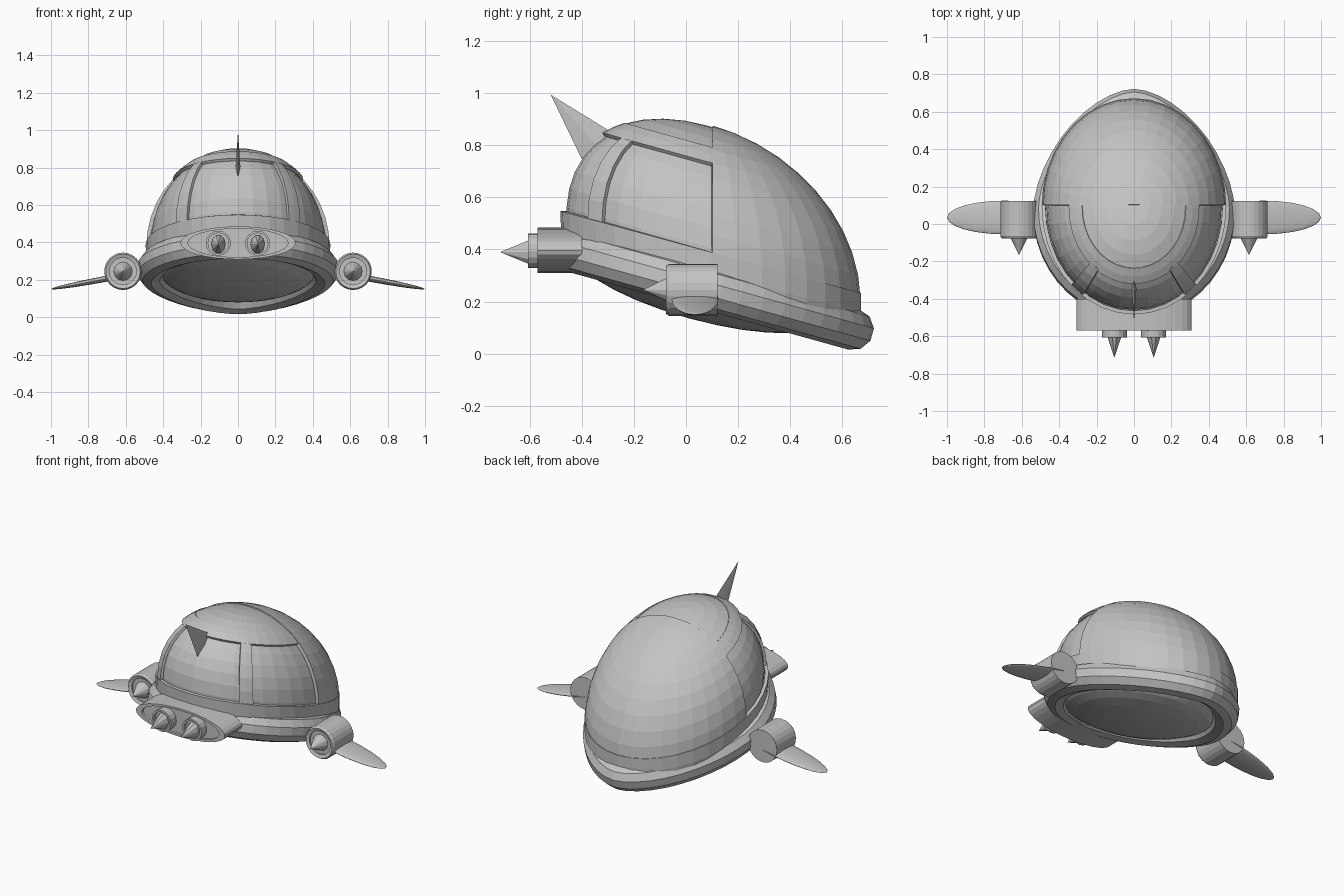
import bpy, bmesh, math
from mathutils import Vector, Matrix

if "Cube" in bpy.data.objects:
    bpy.data.objects.remove(bpy.data.objects["Cube"])

grey = bpy.data.materials.new("plain grey")
grey.diffuse_color = (0.55, 0.55, 0.55, 1)
grey.use_nodes = True
grey.node_tree.nodes["Principled BSDF"].inputs["Base Color"].default_value = grey.diffuse_color

# Tilted frame of the hull: u runs backwards along the rim plane, v is its normal
TILT = math.radians(15.5)
CENTRE = Vector((0, 0.095, 0.245))
D = Vector((0, math.cos(TILT), -math.sin(TILT)))
N = Vector((0, math.sin(TILT), math.cos(TILT)))


def local(x, u, v):
    return CENTRE + Vector((x, 0, 0)) + D * u + N * v


def spow(value, e):
    return math.copysign(abs(value) ** e, value)


def finish(name, bm, thick=0):
    bmesh.ops.remove_doubles(bm, verts=bm.verts, dist=1e-5)
    bmesh.ops.recalc_face_normals(bm, faces=bm.faces)
    me = bpy.data.meshes.new(name)
    bm.to_mesh(me)
    bm.free()
    me.materials.append(grey)
    ob = bpy.data.objects.new(name, me)
    bpy.context.collection.objects.link(ob)
    if thick:
        m = ob.modifiers.new("thickness", 'SOLIDIFY')
        m.thickness, m.offset = thick, 0
    return ob


def grid(rows, wrap=False):
    """Mesh from rows of points."""
    bm = bmesh.new()
    vs = [[bm.verts.new(p) for p in r] for r in rows]
    n = len(rows[0])
    for a, b in zip(vs, vs[1:]):
        for i in range(n if wrap else n - 1):
            j = (i + 1) % n
            bm.faces.new((a[i], a[j], b[j], b[i]))
    return bm


P, V0, H = 2.1, 0.116, 0.484


def dome_point(phi, az, off):
    k = spow(max(math.cos(phi), 0), 2 / P)
    v = V0 + (H + off) * spow(math.sin(phi), 2 / P)
    u = -0.032 - 0.3 * (v - V0) - (0.586 + off) * k * math.cos(az)
    return local((0.48 + off) * k * math.sin(az), u, v)


def shell(name, v0, v1, a0=-180, a1=180, off=0.0, thick=0.0, keep=0):
    """Piece of the dome between two heights and two angles; keep picks a side of y = 0.1."""
    def phi(v):
        return math.asin(max(-1, min(1, spow((v - V0) / H, P / 2))))
    p0, p1 = phi(v0), phi(v1)
    nr = max(1, math.ceil((p1 - p0) / 0.16))
    nc = max(2, math.ceil((a1 - a0) / 10))
    bm = grid([[dome_point(p0 + (p1 - p0) * r / nr, math.radians(a0 + (a1 - a0) * c / nc), off)
                for c in range(nc + 1)] for r in range(nr + 1)])
    bmesh.ops.remove_doubles(bm, verts=bm.verts, dist=1e-5)
    if keep:
        bmesh.ops.bisect_plane(bm, geom=bm.verts[:] + bm.edges[:] + bm.faces[:],
                               plane_co=(0, 0.1, 0), plane_no=(0, keep, 0), clear_inner=True)
    return finish(name, bm, thick)


# Dome: window layer, then raised frame parts over it
shell("dome_windows", 0, 0.6, off=-0.01)
shell("lower_band", 0, 0.14, off=0.004, thick=0.02)
shell("upper_band", 0.465, 0.523, thick=0.016, keep=-1)
shell("roof_cap", 0.523, 0.6, off=-0.001, thick=0.012, keep=-1)
shell("back_shell", 0.12, 0.6, off=0.001, thick=0.02, keep=1)
for side, a in (("left", -43), ("right", 34)):
    shell(side + "_window_strut", 0.13, 0.475, a, a + 9, thick=0.016)


# Rim: tube around an egg shaped path, pointed at the back
def rim_path(t):
    e = 2 / 1.65 if math.cos(t) > 0 else 1
    return Vector((0.465 * spow(math.sin(t), e),
                   -0.03 + (0.6 if math.cos(t) > 0 else 0.515) * spow(math.cos(t), e)))


rows = []
SEG = 44
for i in range(SEG + 1):
    t = math.tau * i / SEG
    p = rim_path(t)
    tan = rim_path(t + 0.02) - rim_path(t - 0.02)
    out = Vector((-tan.y, tan.x)).normalized()
    if out.dot(p) < 0:
        out = -out
    ring = []
    for k in range(10):
        b = math.tau * (k + 0.5) / 10
        q = p + out * 0.078 * math.cos(b)
        ring.append(local(q.x, q.y, 0.08 * math.sin(b)))
    rows.append(ring)
finish("rim", grid(rows, True))

# Belly: shallow bulge filling the rim
finish("belly", grid([[local(0.43 * math.cos(e) * math.sin(a), -0.05 + 0.49 * math.cos(e) * math.cos(a),
                             -0.128 * math.sin(e))
                       for a in [math.tau * c / 36 for c in range(36)]]
                      for e in [math.pi / 2 * r / 7 for r in range(8)]], True))


def turned(name, profile, x, z, sx=1, sz=1, n=24):
    """Turned part along y from (radius, y) points."""
    return finish(name, grid([[(x + sx * r * math.cos(math.tau * k / n), y,
                                z + sz * r * math.sin(math.tau * k / n))
                               for k in range(n)] for r, y in profile], True))


# Nose plate with recessed face
turned("nose_plate", [(0, -0.555), (0.87, -0.555), (0.87, -0.57), (1, -0.57), (1, -0.40), (0, -0.40)],
       0, 0.397, 0.308, 0.088, 32)

for s, side in ((-1, "left"), (1, "right")):
    # Nose lamps with spikes
    turned(side + "_lamp", [(0, -0.59), (0.055, -0.59), (0.055, -0.607), (0.067, -0.607),
                            (0.067, -0.54), (0, -0.54)], s * 0.105, 0.395, n=16)
    turned(side + "_lamp_spike", [(0, -0.715), (0.05, -0.60), (0.05, -0.58), (0, -0.58)],
           s * 0.105, 0.39, 0.76, 1, 10)
    # Side engines
    turned(side + "_engine", [(0, -0.06), (0.072, -0.06), (0.072, -0.07), (0.092, -0.077), (0.1, -0.065),
                              (0.1, 0.122), (0, 0.122)], s * 0.615, 0.245)
    turned(side + "_engine_spike", [(0, -0.165), (0.05, -0.065), (0.05, -0.05), (0, -0.05)],
           s * 0.615, 0.245, n=12)
    # Wings: flat ellipsoids drooping outwards
    bm = bmesh.new()
    bmesh.ops.create_uvsphere(bm, u_segments=24, v_segments=12, radius=1, matrix=(
        Matrix.Translation((s * 0.69, 0.035, 0.208)) @ Matrix.Rotation(s * 0.185, 4, 'Y')
        @ Matrix.Diagonal((0.315, 0.09, 0.016, 1))))
    finish(side + "_wing", bm)

# Fin: thin swept spike on the roof front
bm = bmesh.new()
tip = bm.verts.new((0, -0.52, 0.995))
base = [bm.verts.new(p) for p in ((0, -0.26, 0.835), (0.014, -0.325, 0.78), (0, -0.385, 0.715),
                                  (-0.014, -0.325, 0.78))]
for i in range(4):
    bm.faces.new((tip, base[i], base[(i + 1) % 4]))
bm.faces.new(base)
finish("fin", bm)
